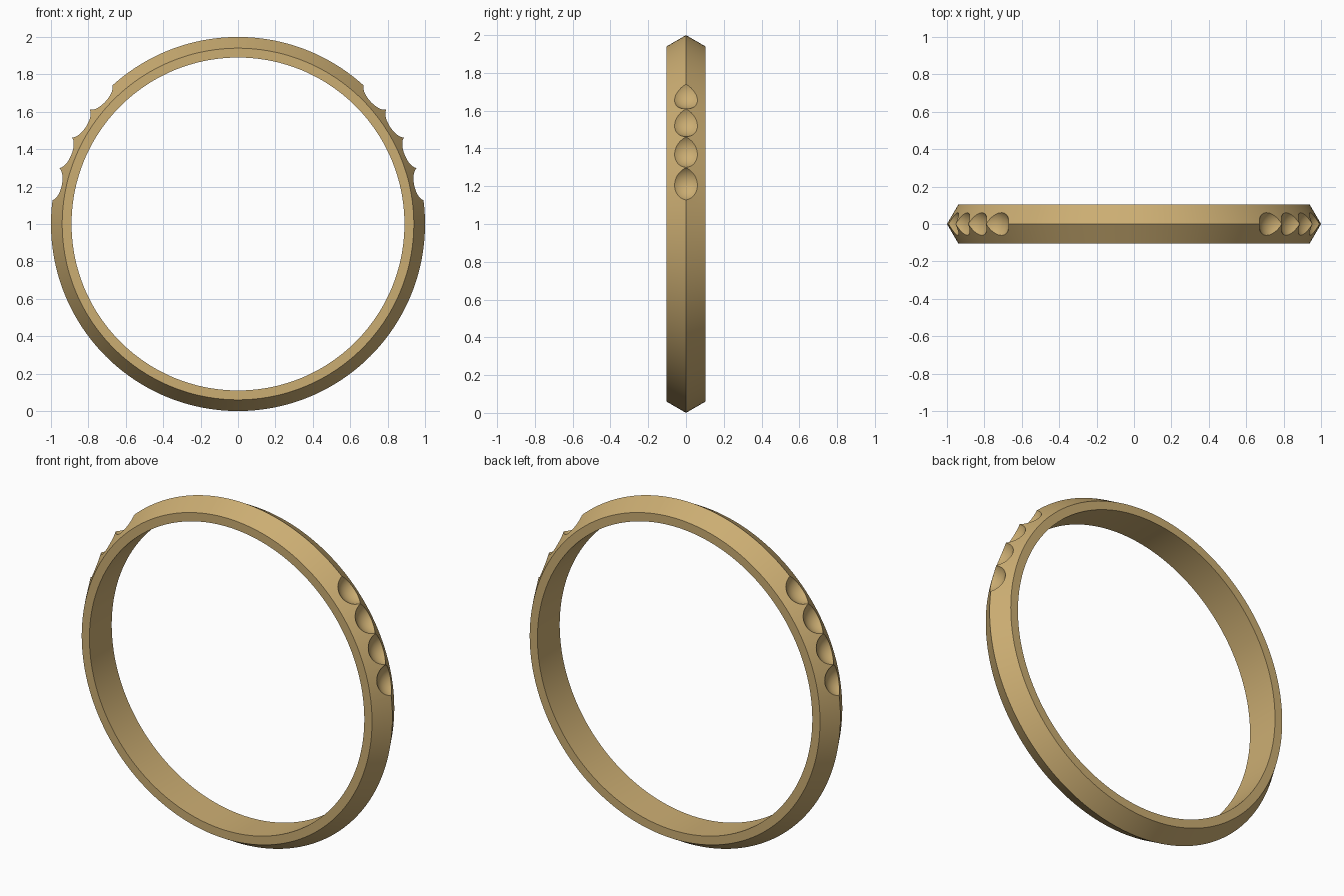
import bpy, bmesh, math
from mathutils import Vector, Matrix

if "Cube" in bpy.data.objects:
    bpy.data.objects.remove(bpy.data.objects["Cube"])

SEG = 192
# ring cross-section: (radius, y)
PROFILE = [(0.89, -0.103), (0.94, -0.103), (1.0, 0.0), (0.94, 0.103), (0.89, 0.103)]
GOLD = bpy.data.materials.new("gold")
GOLD.diffuse_color = (0.60, 0.42, 0.17, 1)
GOLD.use_nodes = True
GOLD.node_tree.nodes["Principled BSDF"].inputs["Base Color"].default_value = GOLD.diffuse_color


def to_object(bm, name):
    bmesh.ops.recalc_face_normals(bm, faces=bm.faces)
    me = bpy.data.meshes.new(name)
    bm.to_mesh(me)
    bm.free()
    ob = bpy.data.objects.new(name, me)
    bpy.context.collection.objects.link(ob)
    me.materials.append(GOLD)
    return ob


# band: closed lathe around the y axis, centred at z = 1
bm = bmesh.new()
rings = []
for i in range(SEG):
    a = 2 * math.pi * i / SEG
    rings.append([bm.verts.new((r * math.cos(a), y, 1 + r * math.sin(a))) for r, y in PROFILE])
n = len(PROFILE)
for i in range(SEG):
    p, q = rings[i], rings[(i + 1) % SEG]
    for j in range(n):
        k = (j + 1) % n
        bm.faces.new((p[j], p[k], q[k], q[j]))
band = to_object(bm, "ring_band")

# round stone seats: four on each shoulder, cut from the ridge
bm = bmesh.new()
for side in (1, -1):
    for deg in (42.75, 32.6, 22.45, 12.3):
        a = math.radians(deg)
        c = Vector((side * 1.043 * math.cos(a), 0, 1 + 1.043 * math.sin(a)))
        bmesh.ops.create_uvsphere(bm, u_segments=48, v_segments=24, radius=0.099,
                                  matrix=Matrix.Translation(c))
cutter = to_object(bm, "seat_cutter")
cutter.hide_render = True

mod = band.modifiers.new("seats", "BOOLEAN")
mod.operation = "DIFFERENCE"
mod.solver = "EXACT"
mod.use_self = True
mod.object = cutter

# bake the cut, drop the cutter, shade smooth with crisp edges
bpy.context.view_layer.objects.active = band
band.select_set(True)
bpy.ops.object.modifier_apply(modifier=mod.name)
bpy.data.objects.remove(cutter)
bpy.ops.object.shade_smooth_by_angle(angle=math.radians(25))
